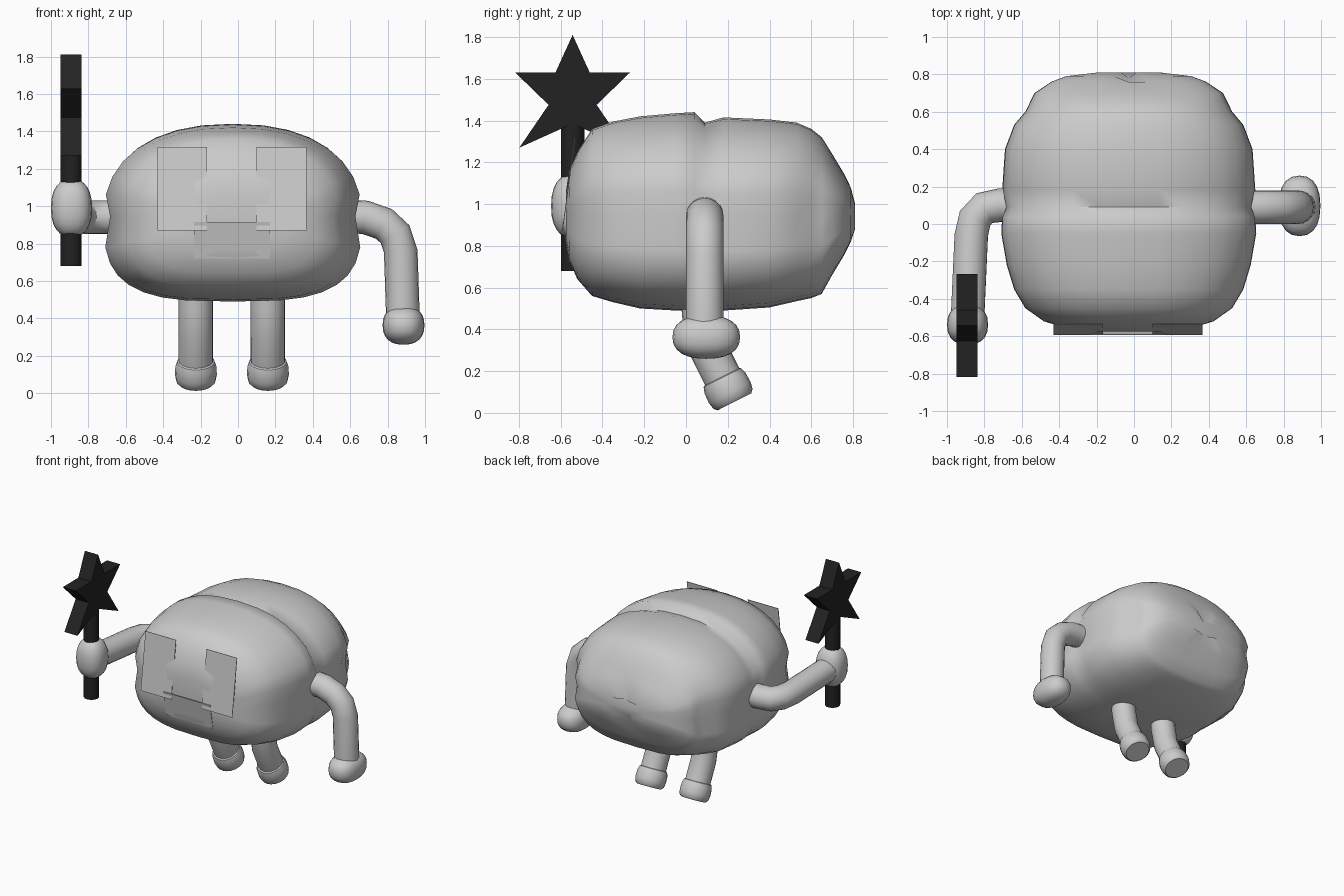
import bpy, bmesh, math
from mathutils import Vector

if "Cube" in bpy.data.objects:
    bpy.data.objects.remove(bpy.data.objects["Cube"])


def material(name, rgb):
    m = bpy.data.materials.new(name)
    m.use_nodes = True
    m.diffuse_color = (*rgb, 1)
    m.node_tree.nodes["Principled BSDF"].inputs["Base Color"].default_value = (*rgb, 1)
    return m


GREY = material("soft grey", (0.6, 0.6, 0.6))
DARK = material("near black", (0.016, 0.016, 0.016))


def finish(name, bm, mat, angle=None):
    bmesh.ops.recalc_face_normals(bm, faces=bm.faces)
    me = bpy.data.meshes.new(name)
    bm.to_mesh(me)
    bm.free()
    me.materials.append(mat)
    ob = bpy.data.objects.new(name, me)
    bpy.context.collection.objects.link(ob)
    if angle:
        bpy.ops.object.select_all(action='DESELECT')
        ob.select_set(True)
        bpy.context.view_layer.objects.active = ob
        bpy.ops.object.shade_smooth_by_angle(angle=math.radians(angle))
    return ob


def loft(name, rings, mat, angle=None):
    """Skin a list of equal-length point rings and cap both ends."""
    bm = bmesh.new()
    loops = [[bm.verts.new(p) for p in ring] for ring in rings]
    n = len(loops[0])
    for a, b in zip(loops, loops[1:]):
        for i in range(n):
            j = (i + 1) % n
            bm.faces.new((a[i], a[j], b[j], b[i]))
    bm.faces.new(loops[0])
    bm.faces.new(loops[-1])
    return finish(name, bm, mat, angle)


def tube(name, path, radii, mat, sides=20):
    pts = [Vector(p) for p in path]
    rings = []
    side = None
    for k, p in enumerate(pts):
        t = (pts[min(k + 1, len(pts) - 1)] - pts[max(k - 1, 0)]).normalized()
        ref = side if side else Vector((0, 1, 0)) if abs(t.y) < 0.8 else Vector((0, 0, 1))
        side = (ref - t * ref.dot(t)).normalized()
        up = t.cross(side)
        rings.append([p + radii[k] * (side * math.cos(a) + up * math.sin(a))
                      for a in (math.tau * i / sides for i in range(sides))])
    return loft(name, rings, mat, 40)


def power(v, e):
    return math.copysign(abs(v) ** e, v)


def hand(name, centre, size):
    bm = bmesh.new()
    bmesh.ops.create_uvsphere(bm, u_segments=20, v_segments=12, radius=1)
    for v in bm.verts:
        v.co = Vector([c + s * power(q, 0.85) for c, s, q in zip(centre, size, v.co)])
    return finish(name, bm, GREY, 60)


# Lumpy body: sections along y as (y, half width, bottom, top)
CX = -0.028
sections = [
    (-0.575, 0.22, 0.82, 1.06), (-0.56, 0.33, 0.73, 1.16), (-0.52, 0.46, 0.64, 1.25),
    (-0.45, 0.56, 0.56, 1.36), (-0.35, 0.62, 0.53, 1.395), (-0.22, 0.66, 0.50, 1.42),
    (-0.05, 0.69, 0.49, 1.435), (0.04, 0.685, 0.49, 1.44), (0.09, 0.665, 0.49, 1.39),
    (0.18, 0.685, 0.49, 1.415), (0.40, 0.67, 0.505, 1.405), (0.53, 0.62, 0.535, 1.39),
    (0.60, 0.56, 0.55, 1.36), (0.65, 0.535, 0.57, 1.32), (0.70, 0.51, 0.66, 1.24),
    (0.76, 0.42, 0.76, 1.14), (0.79, 0.34, 0.82, 1.08), (0.81, 0.17, 0.88, 1.0)]
rings = []
for y, w, lo, hi in sections:
    mid = lo + (hi - lo) * 0.48
    ring = []
    for i in range(32):
        a = math.tau * i / 32
        c, s = math.cos(a), math.sin(a)
        e = 2 / 2.3 if s > 0 else 2 / 3.2
        pinch = 0.95 if abs(s) < 0.01 else 1
        dent = 0.03 if y > 0.78 and abs(c) < 0.01 else 0
        z = mid + power(s, e) * ((hi - mid) if s > 0 else (mid - lo))
        ring.append((CX + w * pinch * power(c, e), y - dent, z))
    rings.append(ring)
loft("body", rings, GREY, 60)


# Face plates: thin leaning cards
def plate(name, x0, x1, z0, z1, y0, y1):
    bm = bmesh.new()
    bm.faces.new([bm.verts.new(p) for p in
                  ((x0, y0, z0), (x1, y0, z0), (x1, y1, z1), (x0, y1, z1))])
    ob = finish(name, bm, GREY)
    mod = ob.modifiers.new("thickness", 'SOLIDIFY')
    mod.thickness = 0.004
    mod.offset = 0


plate("right_eye", -0.43, -0.165, 0.87, 1.315, -0.592, -0.532)
plate("left_eye", 0.10, 0.365, 0.87, 1.315, -0.592, -0.532)
plate("mouth", -0.235, 0.172, 0.72, 0.915, -0.555, -0.592)

# Legs, each ending in a wider flat-soled foot
for name, x in (("right", -0.225), ("left", 0.16)):
    tube(name + "_leg", [(x, 0.06, 0.62), (x, 0.075, 0.45), (x, 0.105, 0.31), (x, 0.19, 0.14)],
         [0.092] * 4, GREY)
    foot = [(0, 0.09), (0.015, 0.105), (0.05, 0.112), (0.10, 0.11), (0.13, 0.10), (0.14, 0.08)]
    tube(name + "_foot", [(x, 0.232 - 0.45 * t, 0.053 + 0.89 * t) for t, r in foot],
         [r for t, r in foot], GREY)

# Hanging left arm
tube("left_arm", [(0.58, 0.09, 0.945), (0.68, 0.09, 0.94), (0.78, 0.09, 0.905), (0.84, 0.09, 0.85),
                  (0.87, 0.09, 0.76), (0.882, 0.09, 0.40)], [0.09] * 6, GREY)
hand("left_hand", (0.885, 0.097, 0.363), (0.112, 0.162, 0.104))

# Right arm reaching forward to hold the wand
tube("right_arm", [(-0.62, 0.10, 0.94), (-0.72, 0.10, 0.94), (-0.80, 0.085, 0.94),
                   (-0.85, 0.03, 0.945), (-0.87, -0.06, 0.95), (-0.89, -0.50, 0.98)],
     [0.09] * 6, GREY)
hand("right_hand", (-0.89, -0.538, 0.99), (0.11, 0.108, 0.155))

# Wand with a thick five-pointed star
tube("wand_stick", [(-0.893, -0.543, 0.68), (-0.893, -0.543, 1.46)], [0.056] * 2, DARK, 16)
half = [(0, 1.81), (0.082, 1.63), (0.275, 1.63), (0.115, 1.475), (0.255, 1.27), (0, 1.385)]
outline = half + [(-y, z) for y, z in reversed(half[1:-1])]
loft("wand_star", [[(x, y - 0.543, z) for y, z in outline] for x in (-0.95, -0.836)], DARK)
